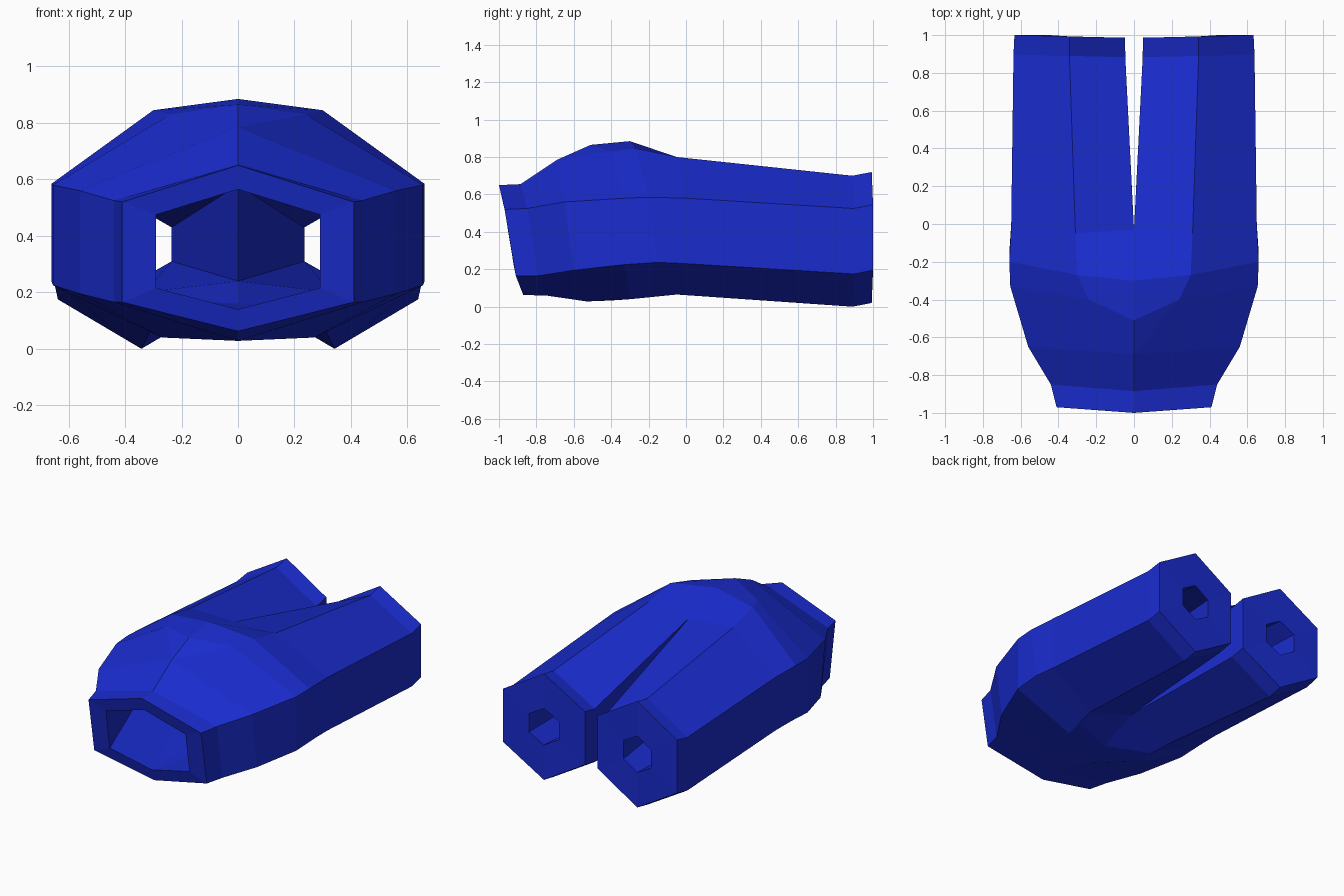
import bpy
import bmesh

if "Cube" in bpy.data.objects:
    bpy.data.objects.remove(bpy.data.objects["Cube"])


def hexagon(cx, cz, rx, rz, y):
    """Leg cross-section, from the inner upper corner over the top and down."""
    shape = [(-1, .5), (0, 1), (1, .5), (1, -.5), (0, -1), (-1, -.5)]
    return [(cx + rx * u, y + .007 * u, cz + rz * v) for u, v in shape]


def six(ring):
    """Rings without ridge points repeat their centre points instead."""
    if len(ring) == 6:
        return ring
    top, upper, lower, bottom = ring
    return [top, top, upper, lower, bottom, bottom]


# Outer torso half-rings, top centre to bottom centre, waist to crotch
torso = [
    [(0, -1, .65), (.41, -.97, .52), (.41, -.91, .165), (0, -.87, .062)],
    [(0, -.885, .655), (.44, -.85, .525), (.44, -.79, .165), (0, -.75, .06)],
    [(0, -.69, .785), (.56, -.65, .56), (.56, -.6, .195), (0, -.53, .028)],
    [(0, -.51, .865), (.24, -.4, .83), (.655, -.33, .58),
     (.655, -.33, .225), (.27, -.3, .04), (0, -.4, .033)],
    [(0, -.3, .885), (.30, -.27, .845), (.66, -.2, .585),
     (.66, -.15, .237), (.29, -.18, .052), (0, -.28, .042)],
    [(0, -.03, .785), (.31, -.05, .80), (.65, 0, .58),
     (.65, 0, .23), (.31, -.05, .065), (0, -.03, .15)],
]
# Lining half-rings, waist opening to the fork
lining = [
    [(0, -.975, .565), (.29, -.96, .475), (.29, -.92, .215), (0, -.895, .14)],
    [(0, -.5, .70), (.2, -.4, .68), (.47, -.35, .50),
     (.47, -.35, .28), (.2, -.35, .17), (0, -.45, .16)],
    [(0, -.2, .58), (.33, -.05, .60), (.45, 0, .48),
     (.45, 0, .31), (.33, -.05, .20), (0, -.2, .24)],
]
outer_leg = [hexagon(.342, .35, .296, .35, .89), hexagon(.34, .37, .293, .35, .993)]
inner_leg = [hexagon(.34, .37, .105, .12, .993)]

bm = bmesh.new()
cache = {}


def vert(p):
    key = tuple(round(c, 4) for c in p)
    if key not in cache:
        cache[key] = bm.verts.new(key)
    return cache[key]


def bridge(a, b, closed):
    a, b = six(a), six(b)
    for i in range(6 if closed else 5):
        j = (i + 1) % 6
        corners = list(dict.fromkeys(vert(p) for p in (a[i], a[j], b[j], b[i])))
        if len(corners) > 2:
            bm.faces.new(corners)


# Torso and legs, outside and inside
for body, leg in ((torso, outer_leg), (lining, inner_leg)):
    for a, b in zip(body, body[1:]):
        bridge(a, b, False)
    tube = [body[-1]] + leg
    for a, b in zip(tube, tube[1:]):
        bridge(a, b, True)

# Waistband rim and leg cuff rim
bridge(torso[0], lining[0], False)
bridge(outer_leg[-1], inner_leg[-1], True)

# Other half
bmesh.ops.mirror(bm, geom=bm.verts[:] + bm.edges[:] + bm.faces[:],
                 axis='X', merge_dist=.0005)
bmesh.ops.remove_doubles(bm, verts=bm.verts[:], dist=.0005)
bmesh.ops.recalc_face_normals(bm, faces=bm.faces[:])

mesh = bpy.data.meshes.new("trousers")
bm.to_mesh(mesh)
bm.free()
trousers = bpy.data.objects.new("trousers", mesh)
bpy.context.collection.objects.link(trousers)

# Blue cloth
cloth = bpy.data.materials.new("blue_cloth")
cloth.diffuse_color = (.01, .025, .62, 1)
cloth.use_nodes = True
cloth.node_tree.nodes["Principled BSDF"].inputs["Base Color"].default_value = cloth.diffuse_color
mesh.materials.append(cloth)
